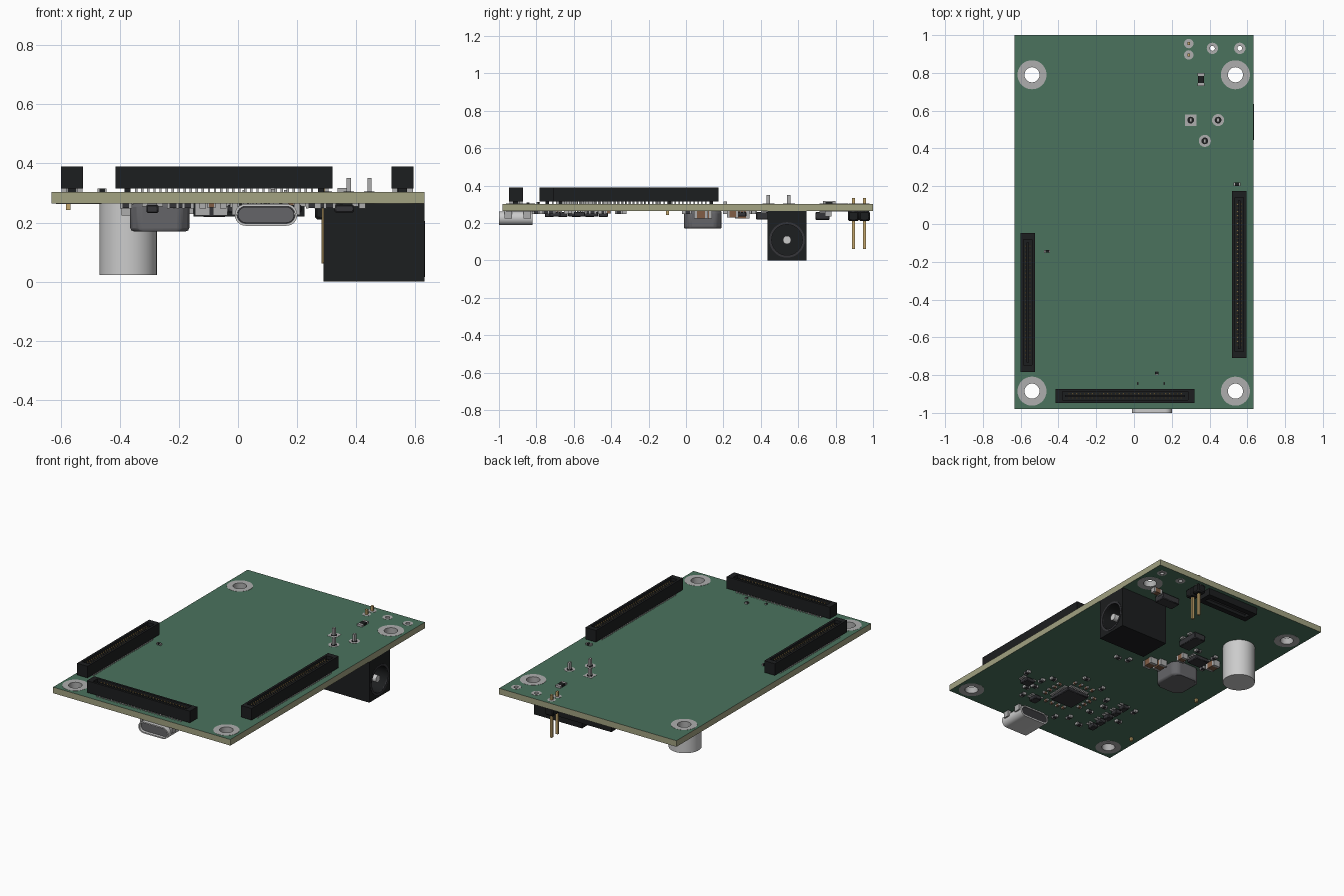
import bpy, bmesh
from math import sin, cos, pi
from mathutils import Matrix, Vector

if "Cube" in bpy.data.objects:
    bpy.data.objects.remove(bpy.data.objects["Cube"])

T, B = 0.303, 0.264          # board top and bottom heights


def mat(name, r, g, b):
    m = bpy.data.materials.new(name)
    m.diffuse_color = (r, g, b, 1)
    m.use_nodes = True
    m.node_tree.nodes["Principled BSDF"].inputs["Base Color"].default_value = m.diffuse_color
    return m


green = mat("solder_mask", .07, .17, .11)
khaki = mat("board_core", .36, .36, .22)
black = mat("black_plastic", .012, .013, .014)
chipm = mat("chip_grey", .035, .035, .04)
dark = mat("ferrite_grey", .13, .13, .14)
tin = mat("tin", .42, .42, .42)
steel = mat("bright_metal", .62, .62, .64)
gold = mat("gold", .55, .38, .15)
brown = mat("ceramic_brown", .22, .11, .06)


def finish(name, me, m):
    ob = bpy.data.objects.new(name, me)
    bpy.context.collection.objects.link(ob)
    me.materials.append(m)
    return ob


def boxes(name, items, m, bevel=0, seg=2):
    """One object from many boxes given as (x0, x1, y0, y1, z0, z1)."""
    bm = bmesh.new()
    for x0, x1, y0, y1, z0, z1 in items:
        M = Matrix.Translation(((x0 + x1) / 2, (y0 + y1) / 2, (z0 + z1) / 2)) @ \
            Matrix.Diagonal((abs(x1 - x0), abs(y1 - y0), abs(z1 - z0), 1))
        bmesh.ops.create_cube(bm, size=1, matrix=M)
    me = bpy.data.meshes.new(name)
    bm.to_mesh(me)
    bm.free()
    ob = finish(name, me, m)
    if bevel:
        b = ob.modifiers.new("bevel", 'BEVEL')
        b.width, b.segments = bevel, seg
    return ob


def cb(x, y, w, d, z0, z1):
    return (x - w / 2, x + w / 2, y - d / 2, y + d / 2, z0, z1)


def circle(x, y, r, n=32):
    return [(x + r * cos(2 * pi * i / n), y + r * sin(2 * pi * i / n)) for i in range(n)]


def rect(x0, x1, y0, y1):
    return [(x0, y0), (x1, y0), (x1, y1), (x0, y1)]


def stadium(x, y, w, h, n=12):
    r = h / 2
    pts = []
    for side, start in ((1, -pi / 2), (-1, pi / 2)):
        pts += [(x + side * (w / 2 - r) + r * cos(start + pi * i / n),
                 y + r * sin(start + pi * i / n)) for i in range(n + 1)]
    return pts


AXES = {'z': ((1, 0, 0), (0, 1, 0), (0, 0, 1)),
        'x': ((0, 1, 0), (0, 0, 1), (1, 0, 0)),
        'y': ((1, 0, 0), (0, 0, 1), (0, 1, 0))}


def plate(name, outlines, a, b, m, axis='z'):
    """Flat profile, with holes, extruded from a to b along an axis."""
    cu = bpy.data.curves.new(name, 'CURVE')
    cu.dimensions, cu.fill_mode, cu.extrude = '2D', 'BOTH', (b - a) / 2
    for pts in outlines:
        s = cu.splines.new('POLY')
        s.points.add(len(pts) - 1)
        for p, (u, v) in zip(s.points, pts):
            p.co = (u, v, 0, 1)
        s.use_cyclic_u = True
    tmp = bpy.data.objects.new("tmp", cu)
    bpy.context.collection.objects.link(tmp)
    dg = bpy.context.evaluated_depsgraph_get()
    me = bpy.data.meshes.new_from_object(tmp.evaluated_get(dg))
    bpy.data.objects.remove(tmp)
    U, V, N = (Vector(v) for v in AXES[axis])
    for v in me.vertices:
        c = v.co.copy()
        v.co = U * c.x + V * c.y + N * (c.z + (a + b) / 2)
    bm = bmesh.new()
    bm.from_mesh(me)
    bmesh.ops.remove_doubles(bm, verts=bm.verts, dist=1e-5)
    bmesh.ops.recalc_face_normals(bm, faces=bm.faces)
    bm.to_mesh(me)
    bm.free()
    me.name = name
    me.materials.clear()
    return finish(name, me, m)


# circuit board with drilled holes; khaki core shows on the edges
mounts = [(-.54, .79), (.537, .79), (-.54, -.885), (.537, -.885)]
vias = [(.415, .93), (.56, .93)]
board = plate("circuit_board", [rect(-.632, .632, -.98, 1)] +
              [circle(x, y, .042) for x, y in mounts] +
              [circle(x, y, .014, 16) for x, y in vias], B, T, green)
board.data.materials.append(khaki)
for p in board.data.polygons:
    p.material_index = 0 if abs(p.normal.z) > .5 else 1
for i, (x, y) in enumerate(mounts):
    plate(f"mount_ring_{i}", [circle(x, y, .077), circle(x, y, .04)], B - .001, T + .001, tin)
for i, (x, y) in enumerate(vias):
    plate(f"test_pad_{i}", [circle(x, y, .03, 24), circle(x, y, .013, 16)], B - .001, T + .001, tin)


# board-to-board sockets on the top
def socket(name, cx, cy, length, n, along_y):
    def S(u, v, w, d, z0, z1):
        return cb(cx + v, cy + u, d, w, z0, z1) if along_y else cb(cx + u, cy + v, w, d, z0, z1)

    def R(w, d):
        return rect(*S(0, 0, w, d, 0, 0)[:4])
    plate(name + "_wall", [R(length, .075), R(length - .07, .046)], .315, .39, black)
    boxes(name + "_floor", [S(0, 0, length - .06, .05, .315, .352), S(0, 0, length - .1, .012, .35, .378)] +
          [S(k * (length / 2 - .04), 0, .02, .03, T, .316) for k in (-1, 1)], black)
    us = [(i - (n - 1) / 2) * (length - .14) / (n - 1) for i in range(n)]
    boxes(name + "_contacts", [S(u, v, .007, .006, .35, .382) for u in us for v in (-.011, .011)], gold)
    boxes(name + "_leads", [S(u, v, .008, .018, T, .317) for u in us for v in (-.026, .026)], tin)


socket("left_socket", -.5625, -.415, .735, 30, True)
socket("right_socket", .5575, -.268, .885, 38, True)
socket("front_socket", -.047, -.91, .735, 30, False)
boxes("socket_pegs", [cb(-.575, y, .016, .016, B - .022, B) for y in (-.71, -.1)], gold)

# power jack: bored front block, back block, centre pin, solder tails
jy, jz = .54, .11
plate("jack_front", [rect(.435, .645, 0, B), circle(jy, jz, .082)], .43, .632, black, 'x')
boxes("jack_back", [(.29, .431, .435, .645, 0, B)], black)
plate("jack_bore_ring", [circle(jy, jz, .095), circle(jy, jz, .082)], .626, .634, chipm, 'x')
plate("jack_pin", [circle(jy, jz, .022, 20)], .42, .62, steel, 'x')
boxes("jack_contact", [(.284, .291, .50, .58, .065, B)], gold)
plate("jack_pad_square", [rect(.27, .33, .52, .58)], B - .001, T + .001, tin)
for i, (x, y) in enumerate([(.445, .55), (.375, .44)]):
    plate(f"jack_pad_{i}", [circle(x, y, .032, 24)], B - .001, T + .001, tin)
tails = [(.30, .55), (.445, .55), (.375, .44)]
for i, (x, y) in enumerate(tails):
    plate(f"jack_hole_{i}", [circle(x, y, .018, 16)], T, T + .002, black)
boxes("jack_tails", [cb(x, y, .014, .02, B, .35) for x, y in tails], tin)

# two-pin header
boxes("pin_header_body", [cb(.29, y, .06, .058, .21, B) for y in (.895, .955)], black, .008, 1)
boxes("pin_header_pins", [cb(.29, y, .015, .015, .062, .335) for y in (.895, .955)], gold)
for i, y in enumerate((.895, .955)):
    plate(f"pin_header_pad_{i}", [circle(.29, y, .025, 20)], B - .001, T + .001, tin)

# low black connector beside the header
plate("rear_connector", [rect(-.15, .225, .865, .975), rect(-.12, .195, .9, .94)], .22, B, black)
boxes("rear_connector_floor", [(-.125, .2, .895, .945, .24, B)], chipm)

# USB style receptacle: rounded shell, inner body and tongue
plate("port_shell", [stadium(.095, .226, .212, .074), stadium(.095, .226, .196, .058)], -1, -.82, steel, 'y')
plate("port_back", [stadium(.095, .226, .2, .062)], -.86, -.825, chipm, 'y')
plate("port_inner", [stadium(.095, .226, .19, .054)], -.985, -.86, dark, 'y')
boxes("port_feet", [cb(x, y, .02, .04, .225, B) for x in (-.01, .2) for y in (-.95, -.85)], tin)

# capacitor and inductor
cap = plate("capacitor_can", [circle(-.372, .54, .097, 48)], .022, B, steel)
bv = cap.modifiers.new("bevel", 'BEVEL')
bv.width, bv.segments = .01, 3
c = .03
x0, x1, y0, y1 = -.365, -.165, -.01, .19
ind = plate("inductor", [[(x0 + c, y0), (x1 - c, y0), (x1, y0 + c), (x1, y1 - c),
                          (x1 - c, y1), (x0 + c, y1), (x0, y1 - c), (x0, y0 + c)]], .17, B, dark)
bv = ind.modifiers.new("bevel", 'BEVEL')
bv.width, bv.segments = .012, 2


# leaded chips under the board: (name, x, y, width, depth, leads per side)
def chip(name, x, y, w, d, n, h=.03, four=False):
    boxes(name, [cb(x, y, w, d, B - h, B - .004)], chipm, .004, 1)
    legs = []
    for i in range(n):
        t = (i + .5) / n - .5
        for s in (-1, 1):
            legs.append(cb(x + s * (w / 2 + .005), y + t * d * .9, .022, d / n * .4, B - .01, B))
            if four:
                legs.append(cb(x + t * w * .9, y + s * (d / 2 + .005), w / n * .4, .022, B - .01, B))
    boxes(name + "_legs", legs, tin)


chip("main_chip", .045, -.55, .16, .16, 12, four=True)
chip("regulator_chip", -.27, .28, .1, .085, 4)
chip("flash_chip", .36, -.57, .065, .06, 4)
chip("port_guard_chip", .19, -.70, .05, .06, 3)
chip("converter_chip", -.08, .45, .08, .15, 2, .045)
chip("input_diode", .35, .73, .13, .075, 1, .047)
for i in range(5):
    chip(f"transistor_{i}", -.29, -.73 + i * .072, .04, .05, 2, .032)


# small two-ended parts: (x, y, length, width, height, along_y)
def passives(name, items, m, z, sgn):
    body, ends = [], []
    for x, y, l, w, h, ay in items:
        def S(u, ll, ww, hh):
            return cb(x, y + u, ww, ll, z, z + sgn * hh) if ay else cb(x + u, y, ll, ww, z, z + sgn * hh)
        body.append(S(0, l * .6, w * .96, h * .97))
        ends += [S(k * l * .4, l * .22, w, h) for k in (-1, 1)]
    boxes(name + "_bodies", body, m)
    boxes(name + "_ends", ends, tin)


passives("large_ceramics", [(-.06, .08, .075, .05, .04, 1), (-.12, .1, .075, .05, .04, 1),
                            (-.37, .30, .075, .05, .04, 1), (-.17, .25, .06, .04, .035, 1),
                            (.46, .76, .06, .035, .03, 0)], brown, B, -1)
ring = [(.045 + s * .135, -.62 + j * .045, .03, .015, .013, 0) for s in (-1, 1) for j in range(4)]
ring += [(-.02 + j * .045, -.55 + s * .135, .03, .015, .013, 1) for s in (-1, 1) for j in range(4)]
passives("decoupling", ring, brown, B, -1)
spots = [(.12, -.01), (.05, .01), (.25, -.46), (.29, -.52), (.31, -.64), (.27, -.72), (.28, -.6),
         (-.12, -.75), (-.17, -.62), (-.16, -.45), (-.2, -.52), (-.05, -.8), (-.22, -.78), (.42, -.5),
         (-.2, .36), (-.33, .36), (-.2, .21), (-.36, .22), (-.38, -.6), (-.38, -.45), (.1, -.33), (-.05, -.36)]
passives("resistors", [(x, y, .04, .022, .016, i % 2) for i, (x, y) in enumerate(spots)], chipm, B, -1)
passives("top_small_parts", [(.355, .765, .065, .035, .014, 1), (-.46, -.145, .03, .015, .012, 0),
                             (.545, .21, .035, .018, .012, 0), (.12, -.79, .018, .018, .01, 1),
                             (.02, -.845, .016, .01, .008, 1), (.16, -.845, .016, .01, .008, 1)], black, T, 1)

# smooth shading on round parts, keeping edges sharp
bpy.ops.object.select_all(action='SELECT')
bpy.context.view_layer.objects.active = board
bpy.ops.object.shade_smooth_by_angle()
